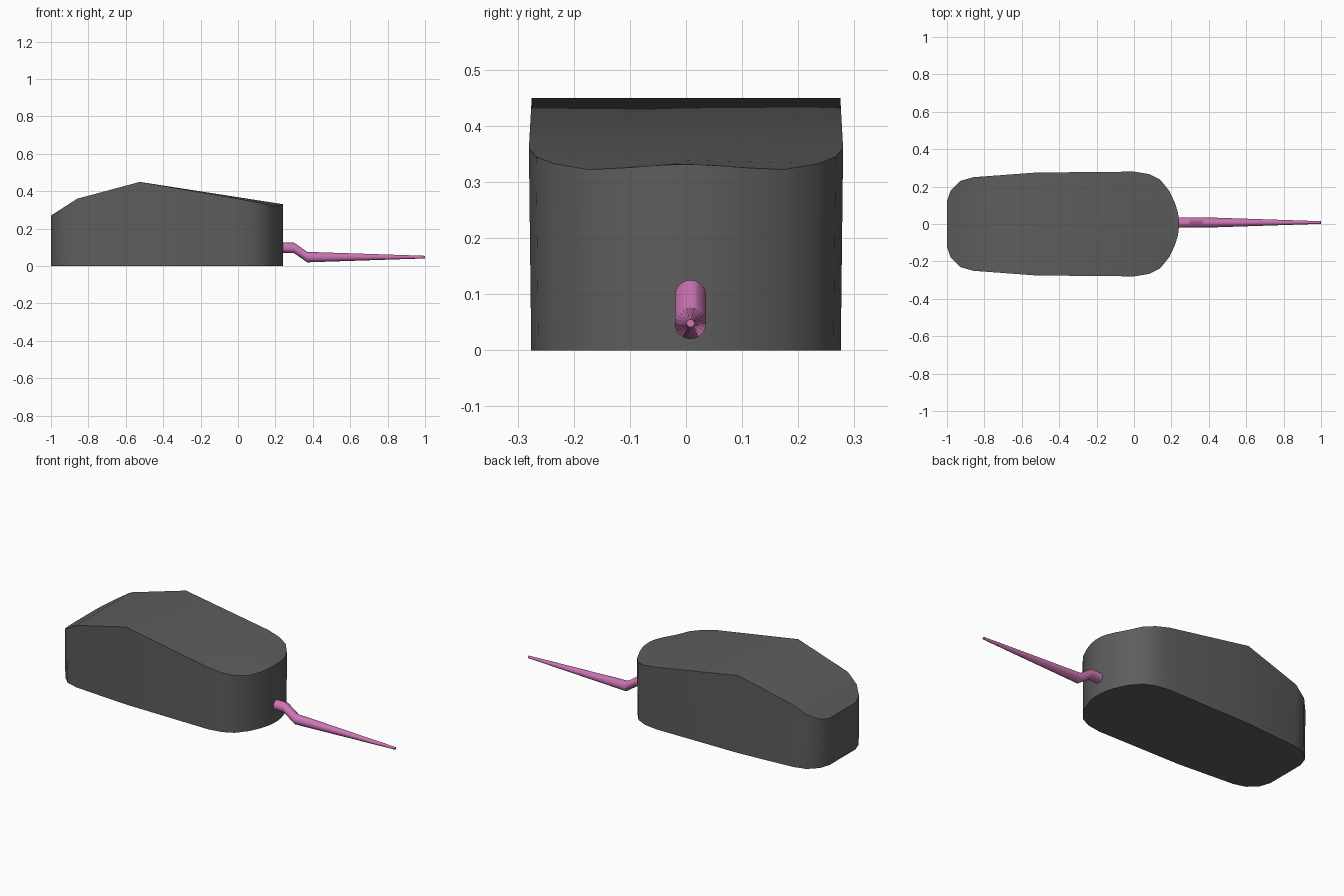
import bpy, bmesh, math

if "Cube" in bpy.data.objects:
    bpy.data.objects.remove(bpy.data.objects["Cube"])


def material(name, rgb):
    m = bpy.data.materials.new(name)
    m.diffuse_color = (*rgb, 1)
    m.use_nodes = True
    m.node_tree.nodes["Principled BSDF"].inputs["Base Color"].default_value = m.diffuse_color
    return m


def loft(name, rings, mat, angle):
    # skin a chain of closed rings and cap both ends
    bm = bmesh.new()
    loops = [[bm.verts.new(p) for p in r] for r in rings]
    n = len(loops[0])
    for a, b in zip(loops, loops[1:]):
        for i in range(n):
            j = (i + 1) % n
            bm.faces.new((a[i], a[j], b[j], b[i]))
    bm.faces.new(loops[0])
    bm.faces.new(loops[-1])
    bmesh.ops.recalc_face_normals(bm, faces=bm.faces[:])
    me = bpy.data.meshes.new(name)
    bm.to_mesh(me)
    bm.free()
    me.materials.append(mat)
    ob = bpy.data.objects.new(name, me)
    bpy.context.collection.objects.link(ob)
    bpy.ops.object.select_all(action='DESELECT')
    bpy.context.view_layer.objects.active = ob
    ob.select_set(True)
    bpy.ops.object.shade_smooth_by_angle(angle=math.radians(angle))
    return ob


grey = material("dark_grey", (0.11, 0.11, 0.11))
pink = material("pink", (0.62, 0.18, 0.46))

# Body: stations along x with half width and rim height
stations = [(-1, .12, .27), (-.98, .18, .283), (-.93, .23, .315), (-.86, .25, .36),
            (-.525, .275, .45), (0, .28, .36), (.08, .267, .345), (.14, .237, .333),
            (.19, .175, .322), (.22, .11, .325), (.235, .06, .329), (.24, .02, .331)]
rings = []
for x, w, z in stations:
    # the back slope is flat across, the long slope has a slight crown
    crown = z if x < -.5 else .45 - .119 * (x + .525) / .765
    b = w * 0.985
    rings.append([(x, -b, 0), (x, b, 0), (x, w, z), (x, 0, crown), (x, -w, z)])
loft("body", rings, grey, 40)

# Tail: upright round sections that step down and taper to a tip
path = [(.2, .097, .028), (.3, .097, .028), (.37, .048, .028), (1, .048, .007)]
sides = 24
tail = [[(x, .008 + r * math.cos(2 * math.pi * i / sides),
          z + r * math.sin(2 * math.pi * i / sides)) for i in range(sides)]
        for x, z, r in path]
loft("tail", tail, pink, 30)
